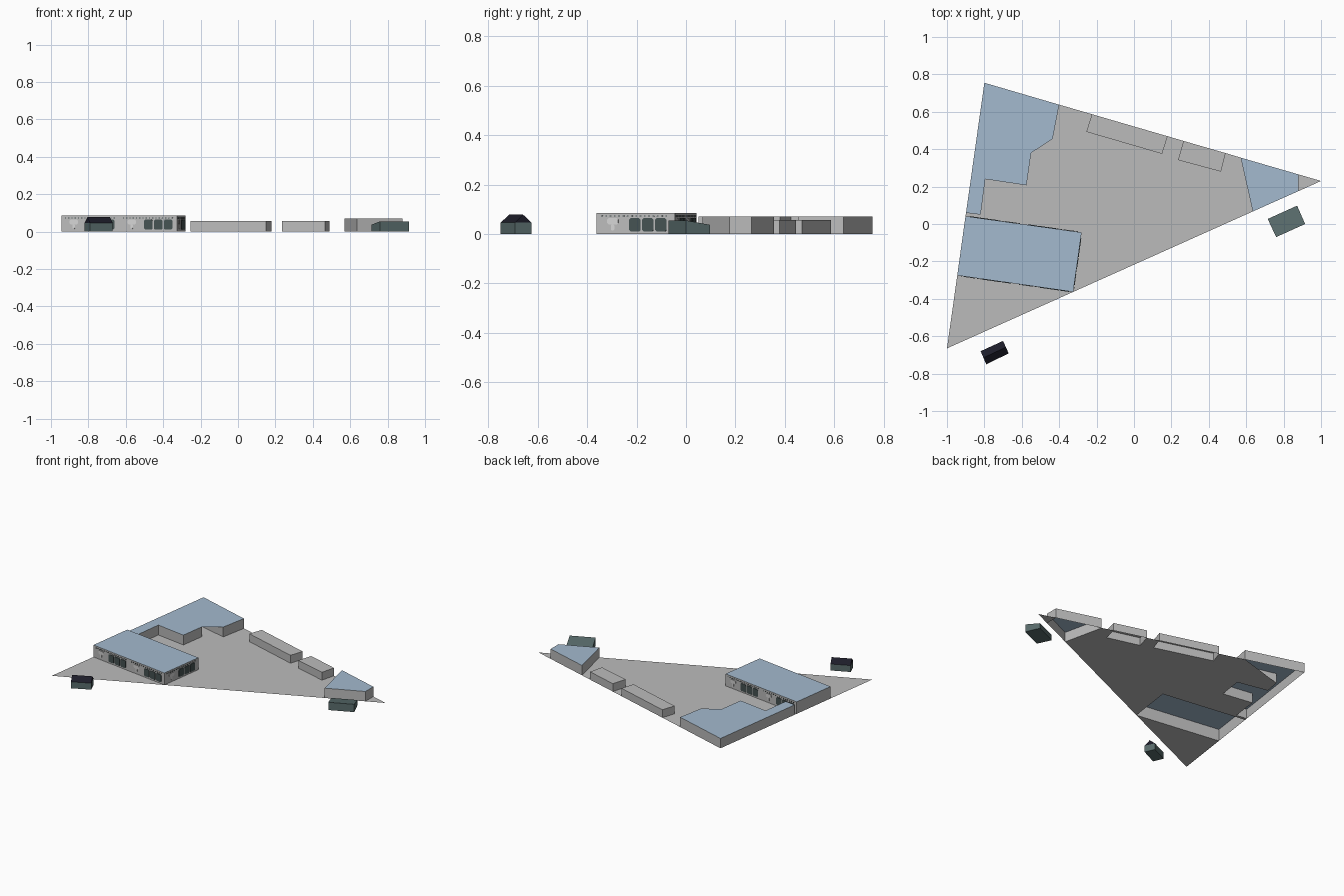
import bpy, bmesh
from mathutils import Vector

if "Cube" in bpy.data.objects:
    bpy.data.objects.remove(bpy.data.objects["Cube"])


def material(name, rgb):
    m = bpy.data.materials.new(name)
    m.diffuse_color = (*rgb, 1)
    m.use_nodes = True
    m.node_tree.nodes["Principled BSDF"].inputs["Base Color"].default_value = m.diffuse_color
    return m


GREY = material("concrete grey", (0.50, 0.50, 0.50))
BLUE = material("roof blue", (0.37, 0.49, 0.62))
TEAL = material("slate teal", (0.10, 0.15, 0.15))
BLACK = material("dark roof", (0.012, 0.012, 0.022))
GLASS = material("window dark", (0.06, 0.085, 0.085))
PALE = material("pale panel", (0.66, 0.66, 0.66))


def finish(bm, name, mats):
    me = bpy.data.meshes.new(name)
    bm.to_mesh(me)
    bm.free()
    for m in mats:
        me.materials.append(m)
    ob = bpy.data.objects.new(name, me)
    bpy.context.collection.objects.link(ob)
    return ob


def ccw(pts):
    area = sum(a[0] * b[1] - b[0] * a[1] for a, b in zip(pts, pts[1:] + pts[:1]))
    return pts if area > 0 else pts[::-1]


def block(name, pts, h, roof):
    """Walls and flat roof over an outline, open underneath."""
    pts = ccw(pts)
    bm = bmesh.new()
    lo = [bm.verts.new((x, y, 0)) for x, y in pts]
    hi = [bm.verts.new((x, y, h)) for x, y in pts]
    top = bm.faces.new(hi)
    top.material_index = 1
    for i in range(len(pts)):
        j = (i + 1) % len(pts)
        bm.faces.new((lo[i], lo[j], hi[j], hi[i]))
    bmesh.ops.triangulate(bm, faces=[top])
    return finish(bm, name, [GREY, roof])


# Building outlines
wing = [(-0.8, 0.755), (-0.4, 0.638), (-0.435, 0.455), (-0.75, 0.535), (-0.77, 0.425),
        (-0.55, 0.38), (-0.575, 0.207), (-0.795, 0.24), (-0.82, 0.05), (-0.898, 0.06)]
hall = [(-0.945, -0.275), (-0.325, -0.363), (-0.28, -0.045), (-0.901, 0.042)]
corner = [(0.57, 0.355), (0.88, 0.265), (0.88, 0.176), (0.635, 0.067)]
long_shed = [(-0.225, 0.587), (-0.255, 0.493), (0.15, 0.375), (0.18, 0.469)]
short_shed = [(0.265, 0.444), (0.235, 0.342), (0.465, 0.28), (0.49, 0.379)]

block("courtyard_wing", wing, 0.07, BLUE)
block("main_hall", hall, 0.085, BLUE)
block("corner_building", corner, 0.07, BLUE)
block("long_shed", long_shed, 0.056, GREY)
block("short_shed", short_shed, 0.056, GREY)

# Triangular plot, left open beneath the buildings
yard = [hall[1], hall[2], hall[3]] + wing[:0:-1] + long_shed + short_shed + [corner[0], corner[3]]
bm = bmesh.new()
for pts in (yard, [(-1, -0.665), hall[1], hall[0]], [corner[2], (1, 0.23), corner[1]]):
    bm.faces.new([bm.verts.new((x, y, 0)) for x, y in ccw(pts)])
bmesh.ops.triangulate(bm, faces=bm.faces[:])
finish(bm, "plot_ground", [GREY])


# Thin wall plates on the main hall
def plate(bm, a, b, u, w, z0, z1, mat, t=0.003):
    a, b = Vector((*a, 0)), Vector((*b, 0))
    d = (b - a).normalized()
    n = Vector((d.y, -d.x, 0))
    c = min(0.006, w / 4, (z1 - z0) / 4)
    shape = [(c, z0), (w - c, z0), (w, z0 + c), (w, z1 - c),
             (w - c, z1), (c, z1), (0, z1 - c), (0, z0 + c)]
    back = [bm.verts.new(a + d * (u + x) + Vector((0, 0, z))) for x, z in shape]
    front = [bm.verts.new(v.co + n * t) for v in back]
    faces = [bm.faces.new(front)]
    for i in range(8):
        j = (i + 1) % 8
        faces.append(bm.faces.new((back[i], back[j], front[j], front[i])))
    for f in faces:
        f.material_index = mat


bm = bmesh.new()
for k, tiles in ((0, 2), (1, 1), (2, 2)):
    a, b = hall[k], hall[k + 1]
    step = (Vector(b) - Vector(a)).length / tiles
    for s in range(tiles):
        u = s * step
        for i in range(3):
            plate(bm, a, b, u + 0.135 + i * 0.053, 0.046, 0.010, 0.064, 0)
        plate(bm, a, b, u + 0.045, 0.045, 0.038, 0.064, 1)
        plate(bm, a, b, u + 0.060, 0.014, 0.015, 0.038, 1)
        for i in range(16):
            plate(bm, a, b, u + 0.02 + i * 0.0175, 0.007, 0.070, 0.075, 0)
finish(bm, "hall_windows", [GLASS, PALE])


def hut(name, base, z_front, z_back, ridge, roof):
    """Closed hut; base = back left, front left, front right, back right."""
    bm = bmesh.new()
    lo = [bm.verts.new((x, y, 0)) for x, y in base]
    hi = [bm.verts.new((x, y, z)) for (x, y), z in zip(base, (z_back, z_front, z_front, z_back))]
    bm.faces.new(lo[::-1])
    for i in range(4):
        j = (i + 1) % 4
        bm.faces.new((lo[i], lo[j], hi[j], hi[i]))
    if ridge:
        l, r = [bm.verts.new((*((hi[p].co + hi[q].co) / 2).xy, ridge)) for p, q in ((0, 1), (2, 3))]
        caps = [(hi[1], hi[2], r, l), (hi[3], hi[0], l, r), (hi[0], hi[1], l), (hi[2], hi[3], r)]
    else:
        caps = [hi]
    for c in caps:
        bm.faces.new(c).material_index = 1
    finish(bm, name, [TEAL, roof])


# Two huts outside the plot
hut("gable_hut", [(-0.82, -0.68), (-0.79, -0.75), (-0.67, -0.692), (-0.70, -0.625)],
    0.046, 0.046, 0.078, BLACK)
hut("lean_to_hut", [(0.715, 0.027), (0.76, -0.07), (0.915, 0.0), (0.872, 0.098)],
    0.055, 0.037, None, TEAL)
